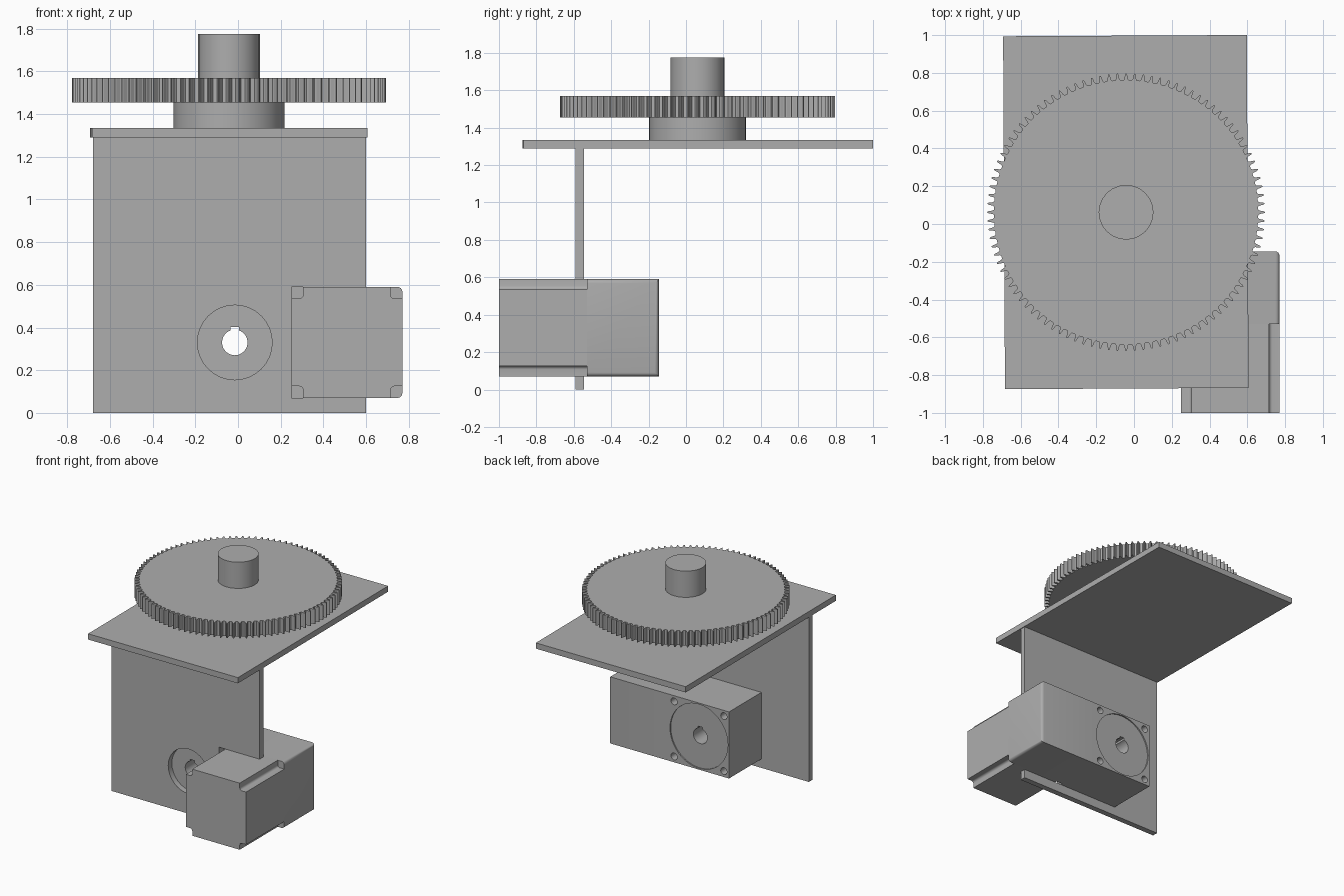
import bpy, bmesh, math
from mathutils import Vector, Matrix

if "Cube" in bpy.data.objects:
    bpy.data.objects.remove(bpy.data.objects["Cube"], do_unlink=True)

grey = bpy.data.materials.new("plain_grey")
grey.use_nodes = True
COLOUR = (0.42, 0.42, 0.42, 1)
grey.diffuse_color = COLOUR
grey.node_tree.nodes["Principled BSDF"].inputs["Base Color"].default_value = COLOUR


def finish(name, bm):
    bmesh.ops.recalc_face_normals(bm, faces=bm.faces)
    mesh = bpy.data.meshes.new(name)
    bm.to_mesh(mesh)
    bm.free()
    mesh.materials.append(grey)
    ob = bpy.data.objects.new(name, mesh)
    bpy.context.collection.objects.link(ob)
    return ob


def activate(ob):
    bpy.ops.object.select_all(action='DESELECT')
    ob.select_set(True)
    bpy.context.view_layer.objects.active = ob


def smooth(ob, degrees=30):
    activate(ob)
    bpy.ops.object.shade_smooth_by_angle(angle=math.radians(degrees))


def prism(name, points, low, high, axis='Z', round_edges=None, radius=0.0):
    """Extrude an outline along z, or an (x, z) outline along y."""
    def place(p, d):
        return (p[0], p[1], d) if axis == 'Z' else (p[0], d, p[1])
    bm = bmesh.new()
    face = bm.faces.new([bm.verts.new(place(p, low)) for p in points])
    grown = bmesh.ops.extrude_face_region(bm, geom=[face])["geom"]
    shift = Vector(place((0, 0), high - low))
    bmesh.ops.translate(bm, vec=shift, verts=[v for v in grown if isinstance(v, bmesh.types.BMVert)])
    if round_edges:
        bm.edges.ensure_lookup_table()
        chosen = [e for e in bm.edges if round_edges(*[v.co for v in e.verts])]
        bmesh.ops.bevel(bm, geom=chosen, offset=radius, segments=4, profile=0.5, affect='EDGES')
    return finish(name, bm)


def rect(x0, x1, y0, y1):
    return [(x0, y0), (x1, y0), (x1, y1), (x0, y1)]


def circle(cx, cy, r, n=32):
    return [(cx + r * math.cos(math.tau * i / n), cy + r * math.sin(math.tau * i / n)) for i in range(n)]


def cut(ob, cutters):
    for cutter in cutters:
        cutter.hide_render = True
        mod = ob.modifiers.new("cut", 'BOOLEAN')
        mod.operation, mod.solver, mod.object = 'DIFFERENCE', 'EXACT', cutter
        activate(ob)
        bpy.ops.object.modifier_apply(modifier=mod.name)
        bpy.data.objects.remove(cutter, do_unlink=True)


# Table top, turned very slightly
top_plate = prism("top_plate", rect(-0.645, 0.645, -0.934, 0.934), 1.29, 1.335)
top_plate.data.transform(Matrix.Translation((-0.043, 0.063, 0)) @ Matrix.Rotation(math.radians(0.3), 4, 'Z'))

# Upright plate with shaft opening and motor cutout
SX, SZ = -0.015, 0.33
upright = prism("upright_plate", rect(-0.68, 0.6, 0, 1.29), -0.59, -0.545, 'Y')
cut(upright, [prism("opening", circle(SX, SZ, 0.175), -0.7, -0.4, 'Y'),
              prism("motor_cutout", rect(0.25, 0.8, 0.07, 0.59), -0.7, -0.4, 'Y')])
smooth(upright)

# Hub, gear and output shaft
GX, GY = -0.042, 0.062
hub = prism("gear_hub", circle(GX, GY, 0.26, 36), 1.335, 1.455)
shaft = prism("output_shaft", circle(GX, GY, 0.145, 24), 1.57, 1.775)
TEETH = 100
tooth = [(-0.30, 0.700), (-0.20, 0.708), (-0.12, 0.728), (-0.05, 0.735),
         (0.05, 0.735), (0.12, 0.728), (0.20, 0.708), (0.30, 0.700)]
outline = []
for i in range(TEETH):
    for offset, r in tooth:
        a = math.tau * (i + offset) / TEETH
        outline.append((GX + r * math.cos(a), GY + r * math.sin(a)))
gear = prism("spur_gear", outline, 1.455, 1.57)
smooth(hub)
smooth(shaft)

# Gearbox block with keyed bore, round recess and mounting holes
X0, XM, X1, Z0, Z1 = -0.27, 0.25, 0.77, 0.07, 0.59
BACK = -0.145
gearbox = prism("gearbox", rect(X0, XM, Z0, Z1), -0.545, BACK, 'Y')
mid = (X0 + XM) / 2
cutters = [prism("recess", circle(mid, SZ, 0.25, 48), BACK - 0.01, 0, 'Y'),
           prism("bore", circle(SX, SZ, 0.06, 24), -0.8, 0, 'Y'),
           prism("keyway", rect(SX - 0.02, SX + 0.02, SZ, SZ + 0.072), -0.8, 0, 'Y')]
for sx in (-1, 1):
    for sz in (-1, 1):
        cutters.append(prism("bolt_hole", circle(mid + sx * 0.215, SZ + sz * 0.215, 0.027, 16),
                             BACK - 0.12, 0, 'Y'))
cut(gearbox, cutters)
smooth(gearbox)

# Rear motor housing, rounded on its outer side
housing = prism("motor_housing", rect(XM, X1, Z0, Z1), -0.53, BACK, 'Y',
                lambda a, b: min(a.x, b.x) > X1 - 0.01 and max(a.y, b.y) > -0.5, 0.022)
smooth(housing)

# Front motor body with stepped corners
N = 0.055
profile = [(XM + N, Z0), (X1 - N, Z0), (X1 - N, Z0 + N), (X1, Z0 + N),
           (X1, Z1 - N), (X1 - N, Z1 - N), (X1 - N, Z1), (XM + N, Z1),
           (XM + N, Z1 - N), (XM, Z1 - N), (XM, Z0 + N), (XM + N, Z0 + N)]


def inner_corner(a, b):
    on_side = any(abs(a.x - x) < 0.01 for x in (XM, X1)) or any(abs(a.z - z) < 0.01 for z in (Z0, Z1))
    return abs(a.y - b.y) > 0.1 and not on_side


motor = prism("motor_front", profile, -1.0, -0.53, 'Y', inner_corner, 0.018)
smooth(motor)
